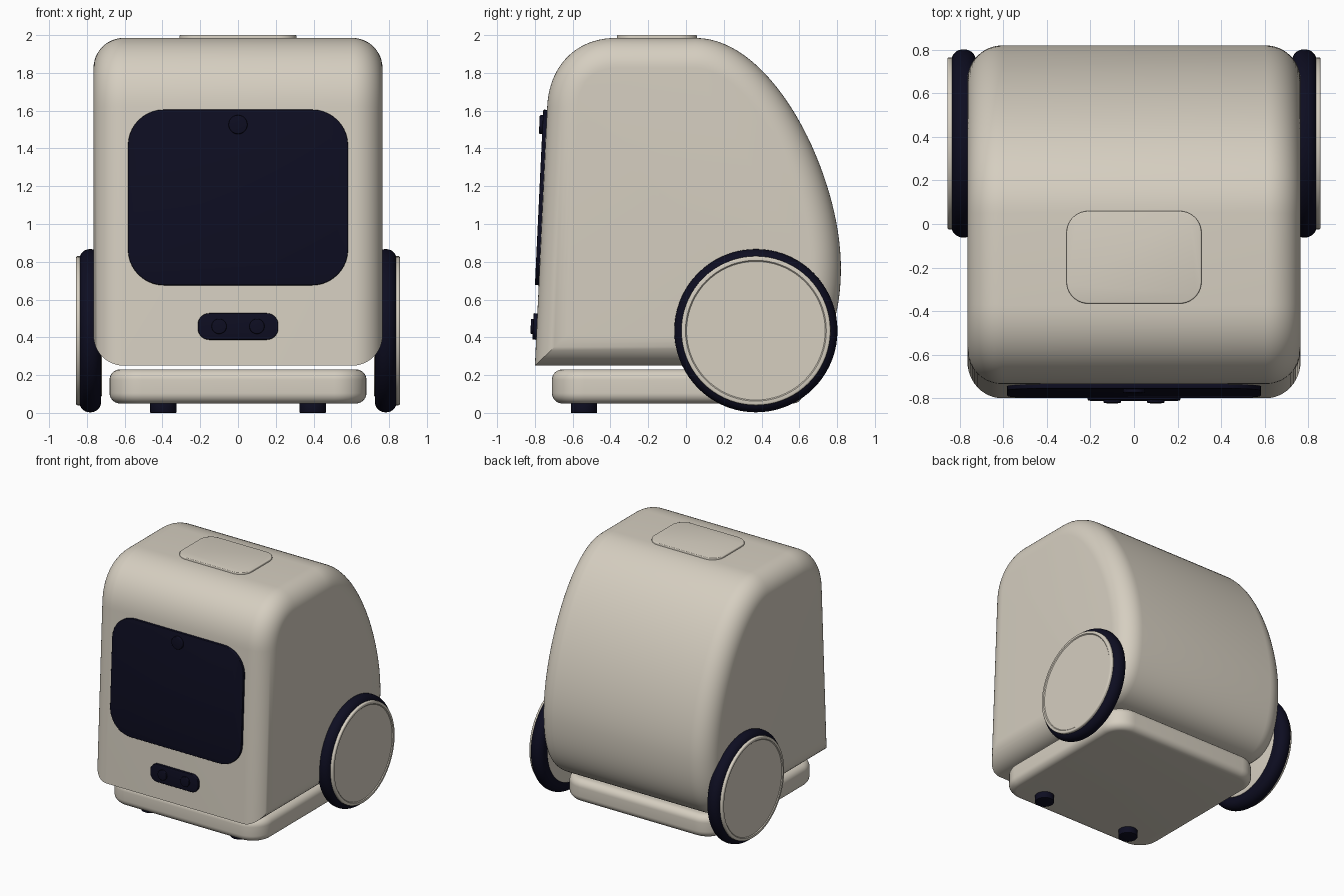
import bpy
import bmesh
from math import sin, cos, pi, radians, atan2
from mathutils import Matrix, Vector

cube = bpy.data.objects.get("Cube")
if cube:
    bpy.data.objects.remove(cube, do_unlink=True)


def material(name, colour):
    mat = bpy.data.materials.new(name)
    mat.use_nodes = True
    mat.diffuse_color = (*colour, 1)
    mat.node_tree.nodes["Principled BSDF"].inputs["Base Color"].default_value = (*colour, 1)
    return mat


SHELL = material("warm ivory", (0.67, 0.62, 0.53))
DARK = material("midnight navy", (0.004, 0.004, 0.015))


# Outline helpers, all counter-clockwise
def bezier(a, b, c, d, steps=20):
    a, b, c, d = map(Vector, (a, b, c, d))
    pts = []
    for i in range(steps + 1):
        t = i / steps
        u = 1 - t
        pts.append(a * u**3 + b * (3 * u * u * t) + c * (3 * u * t * t) + d * t**3)
    return pts


def circle(radius, sides=72):
    return [Vector((radius * cos(2 * pi * i / sides), radius * sin(2 * pi * i / sides)))
            for i in range(sides)]


def rounded_rect(width, height, radius, steps=10):
    pts = []
    for k, (sx, sy) in enumerate([(1, 1), (-1, 1), (-1, -1), (1, -1)]):
        centre = Vector((sx * (width / 2 - radius), sy * (height / 2 - radius)))
        for i in range(steps + 1):
            a = pi / 2 * (k + i / steps)
            pts.append(centre + Vector((cos(a), sin(a))) * radius)
    return pts


def inset(outline, d):
    """Move every side of the outline inward by d, with mitred corners."""
    result = []
    for i, p in enumerate(outline):
        e1 = (p - outline[i - 1]).normalized()
        e2 = (outline[(i + 1) % len(outline)] - p).normalized()
        n1, n2 = Vector((-e1.y, e1.x)), Vector((-e2.y, e2.x))
        result.append(p + (n1 + n2) * (d / (1 + n1.dot(n2))))
    return result


def soft_prism(name, outline, low, high, fillet, mat, matrix, steps=8, dish=None):
    """Extrude an outline along local z, rounding the rims of both caps."""
    arc = [(fillet * (1 - cos(pi / 2 * i / steps)), fillet * (1 - sin(pi / 2 * i / steps)))
           for i in range(steps + 1)]
    levels = [(d, low + h) for d, h in reversed(arc)] + [(d, high - h) for d, h in arc]
    if dish:
        rim, depth = dish
        levels += [(rim, high), (rim + depth, high - depth)]
    bm = bmesh.new()
    rings = [[bm.verts.new((p.x, p.y, z)) for p in inset(outline, d)] for d, z in levels]
    count = len(outline)
    for a, b in zip(rings, rings[1:]):
        for i in range(count):
            j = (i + 1) % count
            bm.faces.new((a[i], a[j], b[j], b[i]))
    bm.faces.new(rings[0][::-1])
    bm.faces.new(rings[-1])
    mesh = bpy.data.meshes.new(name)
    bm.to_mesh(mesh)
    bm.free()
    mesh.materials.append(mat)
    obj = bpy.data.objects.new(name, mesh)
    bpy.context.collection.objects.link(obj)
    obj.matrix_world = matrix
    bpy.ops.object.select_all(action='DESELECT')
    obj.select_set(True)
    bpy.context.view_layer.objects.active = obj
    bpy.ops.object.shade_smooth_by_angle(angle=radians(35))
    return obj


# Local x, y, z become world y, z, x
SIDEWAYS = Matrix(((0, 0, 1, 0), (1, 0, 0, 0), (0, 1, 0, 0), (0, 0, 0, 1)))

# Body: side profile with a leaning front and a long curved back
FRONT_LOW, FRONT_HIGH = Vector((-0.8, 0.25)), Vector((-0.735, 1.62))
profile = [FRONT_LOW]
profile += bezier((0.5, 0.25), (0.72, 0.25), (0.82, 0.45), (0.82, 0.77))
profile += bezier((0.82, 0.77), (0.82, 1.25), (0.47, 1.985), (0.05, 1.985), 32)[1:]
profile += bezier((-0.37, 1.985), (-0.58, 1.985), (-0.725, 1.84), FRONT_HIGH)
soft_prism("body_shell", profile, -0.765, 0.765, 0.16, SHELL, SIDEWAYS, 12)

# Top hatch
soft_prism("top_hatch", rounded_rect(0.62, 0.425, 0.1), 1.95, 2.0, 0.006, SHELL,
           Matrix.Translation((0, -0.153, 0)), 3)

# Base tray
soft_prism("base_tray", rounded_rect(1.36, 1.33, 0.17), 0.05, 0.23, 0.055, SHELL,
           Matrix.Translation((0, -0.045, 0)))

# Front fittings lie on the leaning front face
lean = atan2(FRONT_HIGH.x - FRONT_LOW.x, FRONT_HIGH.y - FRONT_LOW.y)


def on_front(x, z):
    t = (z - FRONT_LOW.y) / (FRONT_HIGH.y - FRONT_LOW.y)
    y = FRONT_LOW.lerp(FRONT_HIGH, t).x
    return Matrix.Translation((x, y, z)) @ Matrix.Rotation(pi / 2 - lean, 4, 'X')


soft_prism("screen", rounded_rect(1.165, 0.93, 0.19), -0.01, 0.02, 0.005, DARK,
           on_front(0, 1.14), 3)
soft_prism("camera", circle(0.05, 40), 0, 0.037, 0.006, DARK, on_front(0, 1.525), 3)
soft_prism("sensor_bar", rounded_rect(0.425, 0.14, 0.06), -0.01, 0.02, 0.005, DARK,
           on_front(0, 0.457), 3)

# Paired parts: sensors, wheels and front feet
for side, s in (("left", 1), ("right", -1)):
    soft_prism(f"{side}_sensor", circle(0.04, 32), 0, 0.032, 0.005, DARK,
               on_front(s * 0.1, 0.457), 3)
    turn = Matrix.Identity(4) if s > 0 else Matrix.Rotation(pi, 4, 'Z')
    axle = Matrix.Translation((0, 0.37, 0.435)) @ turn @ SIDEWAYS
    soft_prism(f"{side}_tyre", circle(0.432), 0.725, 0.84, 0.055, DARK, axle)
    soft_prism(f"{side}_inner_hub", circle(0.35), 0.72, 0.8, 0.01, SHELL, axle, 3)
    soft_prism(f"{side}_hub_cap", circle(0.395), 0.82, 0.857, 0.008, SHELL, axle, 3,
               dish=(0.022, 0.006))
    soft_prism(f"{side}_front_foot", circle(0.07, 40), 0, 0.07, 0.004, DARK,
               Matrix.Translation((s * 0.395, -0.54, 0)), 2)
